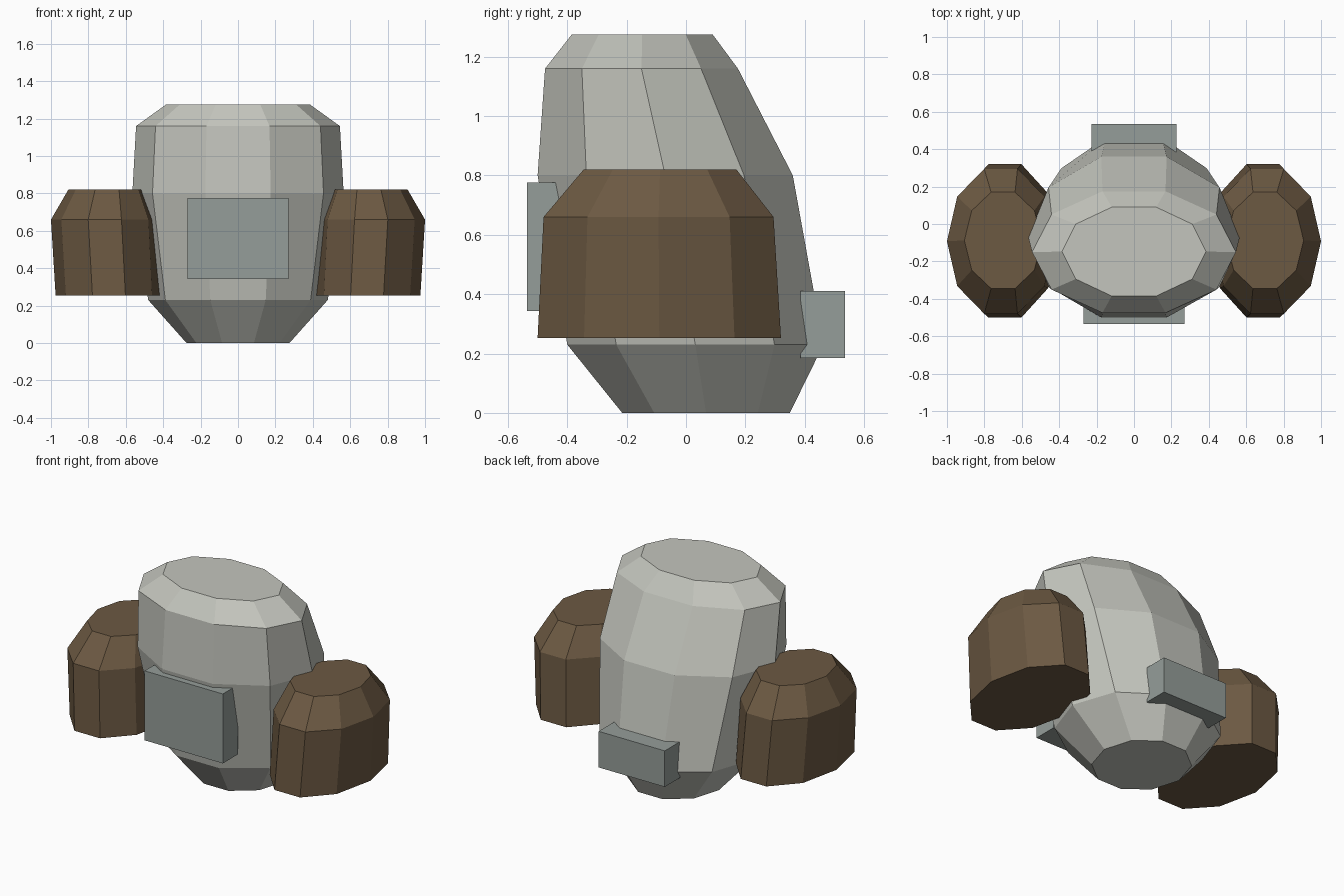
import bpy, bmesh
from math import cos, sin, pi

if "Cube" in bpy.data.objects:
    bpy.data.objects.remove(bpy.data.objects["Cube"])

SIDES = 10


def material(name, rgb):
    m = bpy.data.materials.new(name)
    m.diffuse_color = (*rgb, 1)
    m.use_nodes = True
    m.node_tree.nodes["Principled BSDF"].inputs["Base Color"].default_value = m.diffuse_color
    return m


def finish(name, bm, mat):
    bmesh.ops.recalc_face_normals(bm, faces=bm.faces)
    me = bpy.data.meshes.new(name)
    bm.to_mesh(me)
    bm.free()
    me.materials.append(mat)
    ob = bpy.data.objects.new(name, me)
    bpy.context.collection.objects.link(ob)
    return ob


def loft(name, rings, mat, side=1):
    """Capped ten-sided loft; each ring is (z, centre x, half x, min y, max y)."""
    bm = bmesh.new()
    loops = []
    for z, cx, rx, y0, y1 in rings:
        cy, ry = (y0 + y1) / 2, (y1 - y0) / 2 / sin(0.4 * pi)
        loops.append([bm.verts.new((side * (cx + rx * cos(2 * pi * i / SIDES)),
                                    cy + ry * sin(2 * pi * i / SIDES), z))
                      for i in range(SIDES)])
    for a, b in zip(loops, loops[1:]):
        for i in range(SIDES):
            j = (i + 1) % SIDES
            bm.faces.new((a[i], a[j], b[j], b[i]))
    bm.faces.new(loops[0])
    bm.faces.new(loops[-1])
    return finish(name, bm, mat)


def box(name, half_x, y0, y1, z0, z1, mat):
    bm = bmesh.new()
    bmesh.ops.create_cube(bm, size=1)
    for v in bm.verts:
        v.co = (v.co.x * 2 * half_x,
                (y0 + y1) / 2 + v.co.y * (y1 - y0),
                (z0 + z1) / 2 + v.co.z * (z1 - z0))
    return finish(name, bm, mat)


light = material("light_grey", (0.55, 0.56, 0.51))
grey = material("plate_grey", (0.30, 0.34, 0.32))
brown = material("brown", (0.15, 0.10, 0.055))

# Torso leaning forward towards the top
loft("torso", [(0.0, 0, 0.275, -0.215, 0.35),
               (0.23, 0, 0.48, -0.40, 0.463),
               (0.80, 0, 0.565, -0.50, 0.36),
               (1.16, 0, 0.545, -0.475, 0.175),
               (1.275, 0, 0.385, -0.385, 0.09)], light)

# Side pads, left and right
for side, label in ((1, "right"), (-1, "left")):
    loft(label + "_side_pad", [(0.253, 0.69, 0.285, -0.50, 0.32),
                               (0.66, 0.712, 0.288, -0.48, 0.295),
                               (0.82, 0.70, 0.207, -0.345, 0.17)], brown, side)

# Front and back plates
box("front_plate", 0.27, -0.535, -0.385, 0.343, 0.776, grey)
box("back_plate", 0.228, 0.385, 0.535, 0.185, 0.41, grey)
